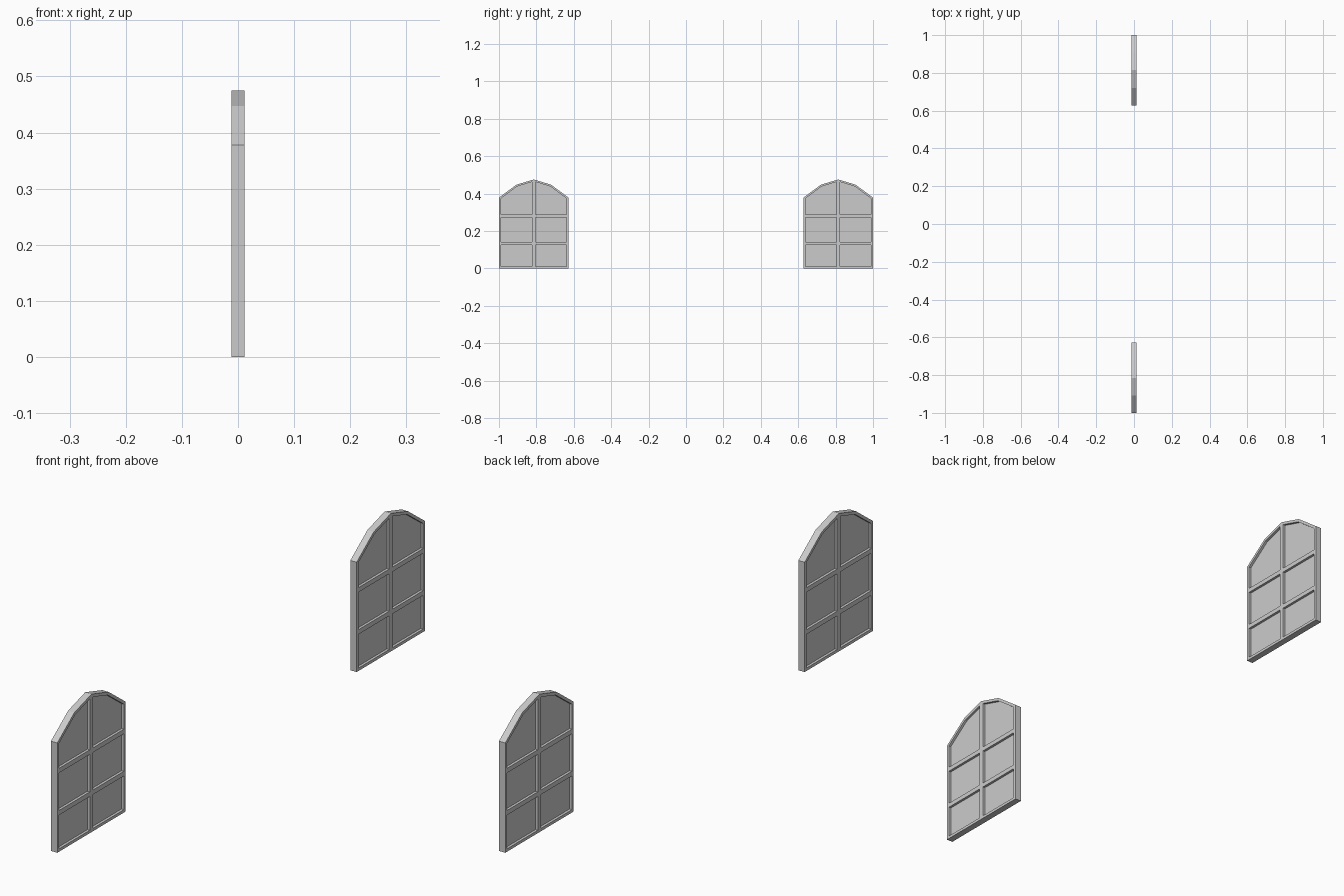
import bpy
from mathutils import Vector
from mathutils.geometry import intersect_line_line_2d, intersect_line_line

if "Cube" in bpy.data.objects:
    bpy.data.objects.remove(bpy.data.objects["Cube"])

HALF_T = 0.012      # half thickness of the frame
PANE_T = 0.003      # half thickness of the glass
HALF_W = 0.186      # half width of a window
BORDER = 0.010      # face width of the outer frame

# Outer arched outline (y, z), counter-clockwise
OUTER = [(-HALF_W, 0), (HALF_W, 0), (HALF_W, 0.378), (0.093, 0.447),
         (0, 0.475), (-0.093, 0.447), (-HALF_W, 0.378)]


def inset(points, d):
    pts = [Vector(p) for p in points]
    n = len(pts)
    result = []
    for i in range(n):
        a = (pts[i] - pts[i - 1]).normalized()
        b = (pts[(i + 1) % n] - pts[i]).normalized()
        na, nb = Vector((-a.y, a.x)), Vector((-b.y, b.x))
        result.append(pts[i] + (na + nb) * d / (1 + na.dot(nb)))
    return result


def make_object(name, verts, faces):
    mesh = bpy.data.meshes.new(name)
    mesh.from_pydata(verts, [], faces)
    obj = bpy.data.objects.new(name, mesh)
    bpy.context.collection.objects.link(obj)
    return obj


def prism(name, profile, cy, t):
    n = len(profile)
    verts = [(x, cy + p[0], p[1]) for x in (-t, t) for p in profile]
    faces = [tuple(reversed(range(n))), tuple(range(n, 2 * n))]
    faces += [(i, (i + 1) % n, n + (i + 1) % n, n + i) for i in range(n)]
    return make_object(name, verts, faces)


def ring(name, outer, inner, cy, t):
    n = len(outer)
    verts = [(x, cy + p[0], p[1]) for x in (-t, t) for prof in (outer, inner) for p in prof]
    faces = []
    for i in range(n):
        j = (i + 1) % n
        faces += [(i, n + i, n + j, j),                              # back face
                  (2 * n + i, 2 * n + j, 3 * n + j, 3 * n + i),      # front face
                  (i, j, 2 * n + j, 2 * n + i),                      # outer edge
                  (n + i, 3 * n + i, 3 * n + j, n + j)]              # inner reveal
    return make_object(name, verts, faces)


def bar(name, y0, y1, z0, z1, cy):
    return prism(name, [(y0, z0), (y1, z0), (y1, z1), (y0, z1)], cy, HALF_T)


INNER = inset(OUTER, BORDER)
EDGE = HALF_W - BORDER

for side, cy in (("left", -1 + HALF_W), ("right", 1 - HALF_W)):
    # Arched outer frame and recessed glass
    ring(f"{side}_window_frame", OUTER, INNER, cy, HALF_T)
    prism(f"{side}_window_glass", INNER, cy, PANE_T)
    # Upright glazing bar with a pointed top meeting the arch
    top = INNER[4].y
    drop = 0.009 * 0.028 / 0.093
    prism(f"{side}_upright_bar",
          [(-0.009, BORDER), (0.009, BORDER), (0.009, top - drop), (0, top), (-0.009, top - drop)],
          cy, HALF_T)
    # Cross bars, split around the upright
    for row, z in (("lower", 0.134), ("upper", 0.279)):
        bar(f"{side}_{row}_cross_bar_a", -EDGE, -0.009, z - 0.008, z + 0.008, cy)
        bar(f"{side}_{row}_cross_bar_b", 0.009, EDGE, z - 0.008, z + 0.008, cy)
